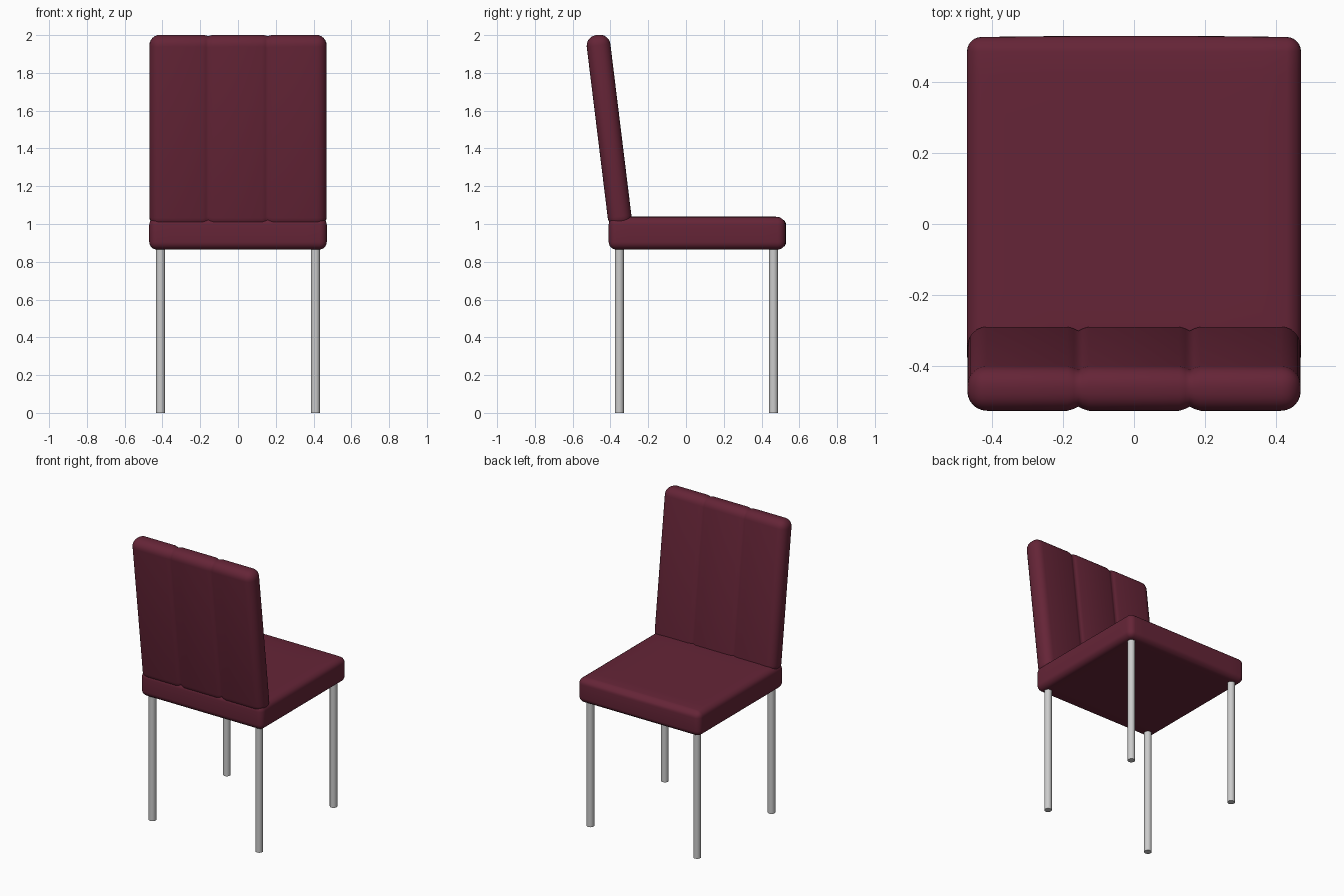
import bpy, bmesh, math
from mathutils import Matrix

if "Cube" in bpy.data.objects:
    bpy.data.objects.remove(bpy.data.objects["Cube"])

fabric = bpy.data.materials.new("burgundy_fabric")
fabric.diffuse_color = (0.13, 0.018, 0.038, 1)
fabric.use_nodes = True
fabric.node_tree.nodes["Principled BSDF"].inputs["Base Color"].default_value = fabric.diffuse_color


def cushion(size, radius, x_cuts, y_cuts=()):
    """Rounded box centred on the origin, with extra cuts for shaping."""
    bm = bmesh.new()
    bmesh.ops.create_cube(bm, size=1)
    bmesh.ops.scale(bm, vec=size, verts=bm.verts)
    bmesh.ops.bevel(bm, geom=bm.edges[:], offset=radius, segments=6,
                    profile=0.5, affect='EDGES')
    for axis, cuts in (((1, 0, 0), x_cuts), ((0, 1, 0), y_cuts)):
        for c in cuts:
            bmesh.ops.bisect_plane(bm, geom=bm.verts[:] + bm.edges[:] + bm.faces[:],
                                   plane_co=[a * c for a in axis], plane_no=axis)
    return bm


def finish(bm, name):
    mesh = bpy.data.meshes.new(name)
    bm.to_mesh(mesh)
    bm.free()
    obj = bpy.data.objects.new(name, mesh)
    bpy.context.collection.objects.link(obj)
    mesh.materials.append(fabric)
    mesh.shade_smooth()
    return obj


# Seat: rounded cushion with a slight crown on the top and front
grid = [-0.36, -0.24, -0.12, 0, 0.12, 0.24, 0.36]
bm = cushion((0.94, 0.935, 0.17), 0.04, grid, grid)
for v in bm.verts:
    fx, fy = 1 - (v.co.x / 0.47) ** 2, 1 - (v.co.y / 0.468) ** 2
    if v.co.z > 0.08:
        v.co.z += 0.006 * min(1, 3 * fx) * min(1, 3 * fy)
    if v.co.y > 0.46:
        v.co.y += 0.004 * fx
seat = finish(bm, "seat")
seat.location = (0, 0.058, 0.95)

# Backrest: reclined cushion with two vertical stitched grooves
HEIGHT, SEAM = 1.023, 0.157
offsets = (-0.03, -0.012, 0, 0.012, 0.03)
bm = cushion((0.938, 0.126, HEIGHT), 0.055,
             [s * SEAM + o for s in (-1, 1) for o in offsets])
for v in bm.verts:
    d = abs(abs(v.co.x) - SEAM)
    if d < 0.029:
        depth = 0.011 * (1 - d / 0.03) ** 1.5
        v.co.y *= 1 - depth / 0.063
        v.co.z *= 1 - depth * 0.6 / (HEIGHT / 2)
bmesh.ops.translate(bm, vec=(0, 0, HEIGHT / 2), verts=bm.verts)
bm.transform(Matrix.Rotation(math.radians(7), 4, 'X'))
back = finish(bm, "backrest")
back.location = (0, -0.345, 0.985)

# Legs: four slim round tubes
for side, x in (("left", -0.41), ("right", 0.41)):
    for end, y in (("front", -0.353), ("rear", 0.463)):
        bpy.ops.mesh.primitive_cylinder_add(vertices=24, radius=0.024, depth=0.88,
                                            location=(x, y, 0.44))
        leg = bpy.context.object
        leg.name = f"{end}_{side}_leg"
        bpy.ops.object.shade_smooth_by_angle()
